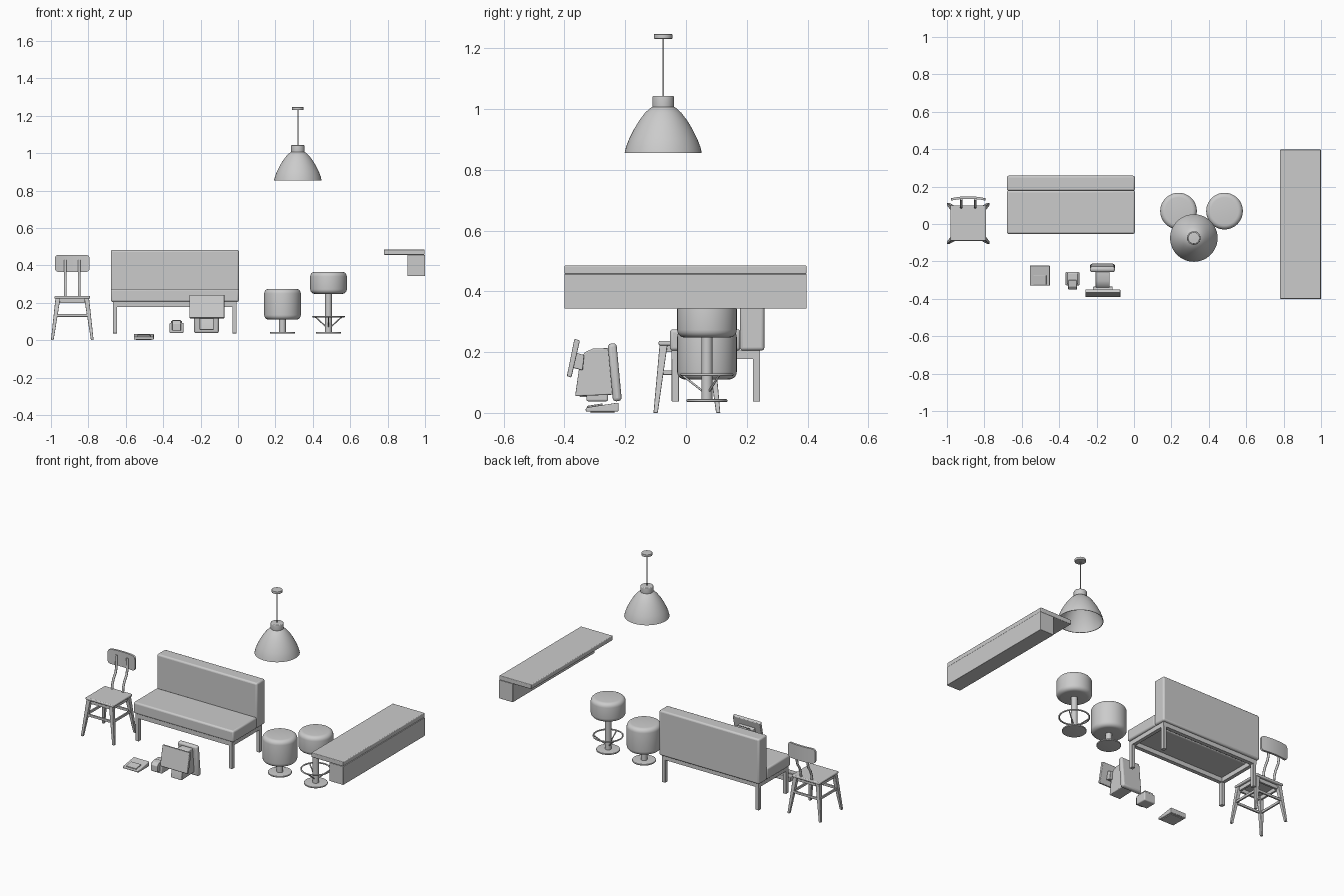
import bpy, bmesh, math
from mathutils import Vector

if "Cube" in bpy.data.objects:
    bpy.data.objects.remove(bpy.data.objects["Cube"])


def finish(name, bm, bevel=0, smooth=True, segs=3):
    bmesh.ops.recalc_face_normals(bm, faces=bm.faces)
    me = bpy.data.meshes.new(name)
    bm.to_mesh(me)
    bm.free()
    ob = bpy.data.objects.new(name, me)
    bpy.context.collection.objects.link(ob)
    if bevel:
        m = ob.modifiers.new("bevel", 'BEVEL')
        m.width, m.segments, m.limit_method = bevel, segs, 'ANGLE'
    if smooth:
        bpy.ops.object.select_all(action='DESELECT')
        bpy.context.view_layer.objects.active = ob
        ob.select_set(True)
        bpy.ops.object.shade_smooth_by_angle()
    return ob


def box(name, xs, ys, zs, bevel=0):
    bm = bmesh.new()
    bmesh.ops.create_cube(bm, size=1)
    for v in bm.verts:
        v.co = [(r[0] + r[1]) / 2 + c * (r[1] - r[0]) for r, c in zip((xs, ys, zs), v.co)]
    return finish(name, bm, bevel)


def prism(name, pts, xs, bevel=0):
    """Side outline in (y, z) pushed along x."""
    bm = bmesh.new()
    f = bm.faces.new([bm.verts.new((xs[0], y, z)) for y, z in pts])
    ext = bmesh.ops.extrude_face_region(bm, geom=[f])
    vs = [g for g in ext['geom'] if isinstance(g, bmesh.types.BMVert)]
    bmesh.ops.translate(bm, verts=vs, vec=(xs[1] - xs[0], 0, 0))
    return finish(name, bm, bevel)


def lathe(name, prof, cx, cy, n=48):
    """Profile of (radius, z) spun about a vertical axis."""
    bm = bmesh.new()
    vs = [bm.verts.new((r, 0, z)) for r, z in prof]
    es = [bm.edges.new(p) for p in zip(vs, vs[1:])]
    bmesh.ops.spin(bm, geom=vs + es, cent=(0, 0, 0), axis=(0, 0, 1), angle=2 * math.pi, steps=n)
    bmesh.ops.remove_doubles(bm, verts=bm.verts, dist=1e-5)
    bmesh.ops.translate(bm, verts=bm.verts, vec=(cx, cy, 0))
    return finish(name, bm)


def disc(name, cx, cy, r, z0, z1, round_r=0.0):
    """Solid cylinder with rounded rims."""
    k = [i * math.pi / 10 for i in range(6)] if round_r else [0]
    prof = [(0, z0)]
    prof += [(r - round_r + round_r * math.sin(a), z0 + round_r - round_r * math.cos(a)) for a in k]
    prof += [(r - round_r + round_r * math.cos(a), z1 - round_r + round_r * math.sin(a)) for a in k]
    return lathe(name, prof + [(0, z1)], cx, cy)


def tube(name, pts, r, cyclic=False):
    cu = bpy.data.curves.new(name, 'CURVE')
    cu.dimensions, cu.bevel_depth, cu.bevel_resolution, cu.use_fill_caps = '3D', r, 3, True
    sp = cu.splines.new('POLY')
    sp.points.add(len(pts) - 1)
    for p, c in zip(sp.points, pts):
        p.co = (*c, 1)
    sp.use_cyclic_u = cyclic
    ob = bpy.data.objects.new(name, cu)
    bpy.context.collection.objects.link(ob)
    return ob


def leg(name, top, bottom, wt, wb):
    bm = bmesh.new()
    bmesh.ops.create_cube(bm, size=1)
    for v in bm.verts:
        c, w = (top, wt) if v.co.z > 0 else (bottom, wb)
        v.co = Vector((c[0] + v.co.x * w, c[1] + v.co.y * w, c[2]))
    return finish(name, bm, 0.002)


# Chair
cx = -0.886
box("chair_seat", (cx - .095, cx + .095), (-.09, .10), (.222, .237), .005)
for sx in (-1, 1):
    for sy in (-1, 1):
        leg("chair_leg", (cx + sx * .077, .003 + sy * .077, .223),
            (cx + sx * .107, .003 + sy * .103, 0), .026, .014)
    xs = cx + sx * .090
    box("chair_side_stretcher", (xs - .005, xs + .005), (-.085, .09), (.125, .14), .002)
    xa = cx + sx * .075
    box("chair_side_apron", (xa - .006, xa + .006), (-.075, .08), (.2, .223))
    ya = .003 + sx * .075
    box("chair_cross_apron", (cx - .075, cx + .075), (ya - .006, ya + .006), (.2, .223))
    ys = .003 + sx * .09
    box("chair_cross_stretcher", (cx - .088, cx + .088), (ys - .005, ys + .005), (.125, .14), .002)
    x = cx + sx * .037
    tube("chair_back_rod", [(x, .088, .225), (x, .092, .265), (x, .103, .295),
                            (x, .123, .325), (x, .131, .355), (x, .133, .43)], .007)
# gently bowed backrest with round corners
bm = bmesh.new()
R, W, H = .02, .093, .046
rim = []
for i in range(4):
    sx, sz = ((1, 1), (-1, 1), (-1, -1), (1, -1))[i]
    for j in range(5):
        a = math.pi / 2 * (i + j / 4)
        rim.append((sx * (W - R) + R * math.cos(a), sz * (H - R) + R * math.sin(a)))
f = bm.faces.new([bm.verts.new((x, 0, z)) for x, z in rim])
for k in range(-3, 4):
    bmesh.ops.bisect_plane(bm, geom=bm.verts[:] + bm.edges[:] + bm.faces[:],
                           plane_co=(k * .022, 0, 0), plane_no=(1, 0, 0))
for v in bm.verts:
    v.co = (cx + v.co.x, .148 - 1.2 * v.co.x ** 2, .411 + v.co.z)
ext = bmesh.ops.extrude_face_region(bm, geom=bm.faces[:])
bmesh.ops.translate(bm, vec=(0, -.013, 0), verts=[g for g in ext['geom'] if isinstance(g, bmesh.types.BMVert)])
finish("chair_backrest", bm)

# Upholstered bench
bx = (-.68, .005)
box("bench_back", bx, (.177, .258), (.205, .483), .01)
box("bench_seat", bx, (-.053, .179), (.205, .275), .01)
for y in (-.035, .232):
    box("bench_long_rail", (-.668, -.007), (y - .012, y + .012), (.178, .206))
    for x in (-.657, -.018):
        box("bench_leg", (x - .011, x + .011), (y - .012, y + .012), (.037, .19), .002)
for x in (-.657, -.018):
    box("bench_end_rail", (x - .011, x + .011), (-.035, .232), (.178, .206))

# Two round stools
for sx, z0, z1 in ((.238, .11, .275), (.484, .248, .366)):
    disc("stool_cushion", sx, .069, .098, z0, z1, .025)
    disc("stool_column", sx, .069, .018, .04, z0 + .01)
    disc("stool_base", sx, .069, .067, .036, .045, .003)
sx, sy = .484, .069
ring = [(sx + .083 * math.cos(a), sy + .083 * math.sin(a), .126)
        for a in (i * math.pi / 20 for i in range(40))]
tube("stool_foot_ring", ring, .0045, True)
for d in (-90, 30, 150):
    c, s = math.cos(math.radians(d)), math.sin(math.radians(d))
    tube("stool_ring_spoke", [(sx + .082 * c, sy + .082 * s, .125), (sx + .015 * c, sy + .015 * s, .072)], .0035)

# Pendant lamp
lx, ly = .32, -.075
outer = [(.127, .855), (.122, .876), (.112, .902), (.097, .932), (.079, .962), (.06, .987), (.044, 1.002), (.036, 1.007)]
inner = [(r - .003, z - .002 * (i > 0)) for i, (r, z) in enumerate(outer)]
lathe("lamp_shade", outer + inner[::-1] + outer[:1], lx, ly)
disc("lamp_cap", lx, ly, .036, 1.003, 1.043, .005)
disc("lamp_rod", lx, ly, .003, 1.04, 1.235)
disc("lamp_ceiling_plate", lx, ly, .031, 1.231, 1.246, .002)

# Wall counter
box("counter_top", (.78, .998), (-.4, .397), (.457, .485), .004)
box("counter_body", (.906, 1.0), (-.4, .397), (.343, .457), .002)

# Low sloped terminal
prism("terminal_body", [(-.33, .004), (-.222, .004), (-.222, .034), (-.33, .017)], (-.557, -.45), .004)
prism("terminal_foot", [(-.315, 0), (-.235, 0), (-.235, .006), (-.315, .006)], (-.545, -.462))
prism("terminal_panel", [(-.326, .01), (-.275, .01), (-.275, .031), (-.326, .023)], (-.538, -.469), .002)

# Small printer
box("printer_body", (-.366, -.291), (-.328, -.256), (.038, .093), .006)
box("printer_lid", (-.358, -.299), (-.32, -.262), (.09, .104), .004)
prism("printer_tray", [(-.35, .052), (-.3, .052), (-.3, .108), (-.335, .104), (-.35, .09)], (-.352, -.305), .003)

# Double-sided till
prism("till_body", [(-.365, .055), (-.238, .06), (-.255, .213), (-.305, .212), (-.332, .2), (-.347, .18)],
      (-.205, -.13), .004)
prism("till_front_screen", [(-.392, .121), (-.377, .116), (-.349, .238), (-.367, .244)], (-.26, -.073), .004)
prism("till_rear_screen", [(-.24, .037), (-.211, .04), (-.229, .23), (-.258, .227)], (-.235, -.102), .011)
prism("till_mount", [(-.378, .15), (-.34, .14), (-.335, .19), (-.368, .2)], (-.22, -.114), .003)
